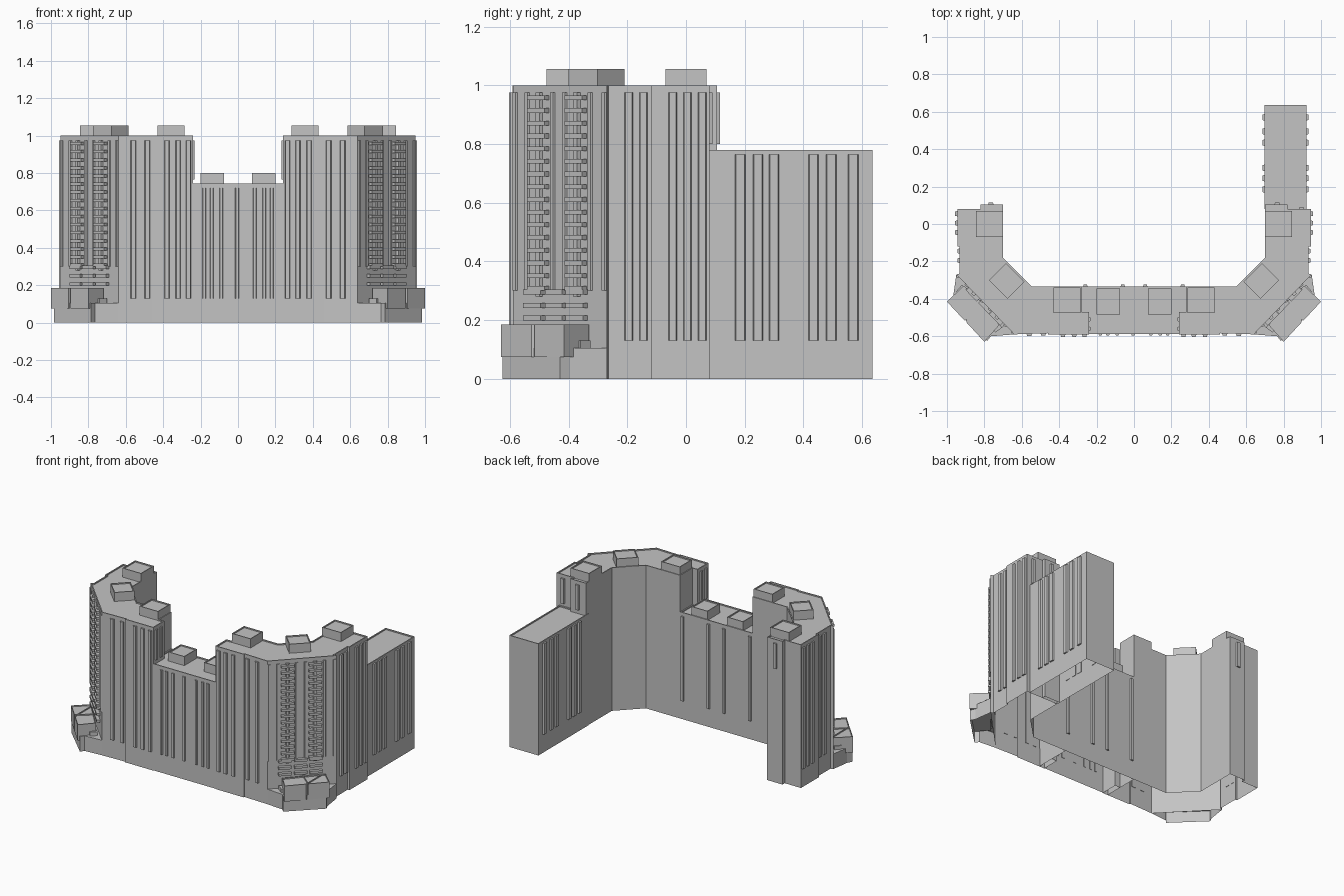
import bpy, bmesh
from math import pi
from mathutils import Vector, Matrix

cube = bpy.data.objects.get("Cube")
if cube:
    bpy.data.objects.remove(cube, do_unlink=True)

grey = bpy.data.materials.new("concrete_grey")
grey.use_nodes = True
GREY = (0.55, 0.55, 0.55, 1)
grey.diffuse_color = GREY
grey.node_tree.nodes["Principled BSDF"].inputs["Base Color"].default_value = GREY


def add_object(name, bm):
    mesh = bpy.data.meshes.new(name)
    bm.to_mesh(mesh)
    mesh.materials.append(grey)
    obj = bpy.data.objects.new(name, mesh)
    bpy.context.scene.collection.objects.link(obj)


def finish(name, bm, mirror=False):
    """Make the object, and its mirrored twin when asked."""
    add_object("left_" + name if mirror else name, bm)
    if mirror:
        bmesh.ops.scale(bm, vec=(-1, 1, 1), verts=bm.verts)
        bmesh.ops.reverse_faces(bm, faces=bm.faces)
        add_object("right_" + name, bm)
    bm.free()


def prism(bm, outline, z0, z1, rim=0, open_base=False):
    """Extrude a counter-clockwise outline; rim gives the roof a parapet."""
    low = [bm.verts.new((x, y, z0)) for x, y in outline]
    high = [bm.verts.new((x, y, z1)) for x, y in outline]
    n = len(outline)
    for i in range(n):
        j = (i + 1) % n
        bm.faces.new((low[i], low[j], high[j], high[i]))
    if not open_base:
        bm.faces.new(low[::-1])
    roof = bm.faces.new(high)
    bm.normal_update()
    if rim:
        bmesh.ops.inset_region(bm, faces=[roof], thickness=rim, use_even_offset=True)
        bmesh.ops.inset_region(bm, faces=[roof], thickness=0, depth=-0.008)


def rect(x0, x1, y0, y1):
    return [(x0, y0), (x1, y0), (x1, y1), (x0, y1)]


def on_wall(a, b, t, width, depth, taper=0):
    """Outline of a rib standing on wall a-b, centred t along it."""
    a, b = Vector(a), Vector(b)
    d = (b - a).normalized()
    n = Vector((d.y, -d.x))
    c, h = a + d * t, width / 2
    return [tuple(c + d * u + n * v) for u, v in
            ((-h, depth), (-h + taper, depth), (h - taper, depth), (h, depth))][1:3] + \
           [tuple(c + d * h - n * 0.003), tuple(c - d * h - n * 0.003)]


def ribs(name, a, b, places, z0, z1, width=0.03, depth=0.011, mirror=False):
    bm = bmesh.new()
    for t in places:
        prism(bm, on_wall(a, b, t, width, depth, 0.004), z0, z1)
    finish(name, bm, mirror)


# Main masses: two angled towers, a lower link and a rear wing
CORNER_A, CORNER_B = (0.64, -0.59), (0.95, -0.27)
tower = [(0.24, -0.592), (0.46, -0.592), (0.46, -0.584), CORNER_A, CORNER_B,
         (0.932, -0.265), (0.932, -0.12), (0.945, -0.12), (0.945, 0.08), (0.82, 0.08),
         (0.82, 0.105), (0.70, 0.105), (0.70, -0.18), (0.545, -0.335),
         (0.28, -0.335), (0.28, -0.47), (0.24, -0.47)]
bm = bmesh.new()
prism(bm, tower, 0, 1.0, 0.007, True)
finish("tower", bm, True)

bm = bmesh.new()
prism(bm, rect(-0.28, 0.28, -0.588, -0.335), 0, 0.745, 0.007, True)
finish("middle_block", bm)

bm = bmesh.new()
prism(bm, rect(0.697, 0.922, 0.08, 0.635), 0, 0.78, 0.007, True)
finish("rear_wing", bm)

# Rooftop plant rooms
bm = bmesh.new()
prism(bm, rect(0.70, 0.845, -0.07, 0.07), 0.985, 1.055, 0.006)
prism(bm, rect(0.285, 0.43, -0.475, -0.34), 0.985, 1.055, 0.006)
turn = Matrix.Rotation(pi / 4, 2)
diamond = [tuple(turn @ Vector(p) + Vector((0.68, -0.305)))
           for p in rect(-0.07, 0.07, -0.065, 0.065)]
prism(bm, diamond, 0.985, 1.055, 0.006)
prism(bm, rect(0.075, 0.20, -0.485, -0.345), 0.73, 0.80, 0.006)
finish("roof_rooms", bm, True)

# Vertical bay strips on every facade
BASE, TOP = 0.13, 0.975
ribs("front_bays", (0.24, -0.592), (0.46, -0.592), (0.025, 0.08, 0.14), BASE, TOP, 0.028, mirror=True)
ribs("outer_front_bays", (0.46, -0.584), CORNER_A, (0.025, 0.10), BASE, TOP, 0.03, mirror=True)
ribs("side_bays", (0.945, -0.12), (0.945, 0.08), (0.075, 0.125, 0.175), BASE, TOP, mirror=True)
ribs("recessed_side_bays", (0.932, -0.265), (0.932, -0.12), (0.07, 0.12), BASE, TOP, mirror=True)
ribs("inner_end_bay", (0.24, -0.47), (0.24, -0.59), (0.04, 0.09), 0.765, TOP, 0.025, 0.008, True)
ribs("rear_end_bay", (0.82, 0.105), (0.70, 0.105), (0.055,), 0.80, TOP, mirror=True)
ribs("rear_outer_bay", (0.945, 0.08), (0.82, 0.08), (0.05,), 0.80, TOP)
ribs("courtyard_bays", (0.28, -0.335), (-0.28, -0.335), (0.02, 0.22, 0.34, 0.54), BASE, 0.72, 0.025)
ribs("middle_bays", (-0.24, -0.588), (0.24, -0.588),
     (0.06, 0.10, 0.15, 0.235, 0.33, 0.38, 0.42), BASE, 0.72, 0.022, 0.008)
wing_places = (0.185, 0.245, 0.30, 0.435, 0.495, 0.57)
ribs("wing_outer_bays", (0.922, 0), (0.922, 0.635), wing_places, BASE, 0.765, 0.036)
ribs("wing_inner_bays", (0.697, 0.635), (0.697, 0),
     [0.635 - p for p in wing_places], BASE, 0.765, 0.036)

# Chamfered corner: pilasters, two balcony columns and wide lower balconies
span = (Vector(CORNER_B) - Vector(CORNER_A)).length
columns = (0.29 * span, 0.69 * span)
edges = [c + s * 0.06 for c in columns for s in (-1, 1)]
ribs("corner_pilasters", CORNER_A, CORNER_B, edges + [0.012, span - 0.012],
     0.30, TOP, 0.022, 0.007, True)
ribs("balcony_spines", CORNER_A, CORNER_B, columns, 0.28, TOP, 0.026, 0.013, True)

bm = bmesh.new()
for row in range(16):
    z = 0.30 + row * 0.0433
    for c in columns:
        prism(bm, on_wall(CORNER_A, CORNER_B, c, 0.084, 0.022), z, z + 0.016)
finish("balconies", bm, True)

bm = bmesh.new()
for z in (0.198, 0.242, 0.288):
    for f in (0.25, 0.48, 0.70):
        prism(bm, on_wall(CORNER_A, CORNER_B, f * span, 0.082, 0.022), z, z + 0.017)
finish("lower_balconies", bm, True)

# Entrance podium at each chamfered corner
bm = bmesh.new()
prism(bm, [CORNER_A, (0.765, -0.60), (0.785, -0.625), (0.985, -0.43),
           (0.968, -0.395), CORNER_B], 0, 0.105, open_base=True)
finish("podium_base", bm, True)

bm = bmesh.new()
prism(bm, [(0.80, -0.63), (0.895, -0.527), (0.895, -0.34), (0.72, -0.54)], 0.075, 0.185, 0.005)
prism(bm, [(0.905, -0.517), (1.0, -0.415), (0.91, -0.33), (0.80, -0.43)], 0.075, 0.185, 0.005)
prism(bm, [(0.70, -0.55), (0.74, -0.58), (0.95, -0.36), (0.92, -0.325)], 0.10, 0.13)
finish("podium_upper", bm, True)
